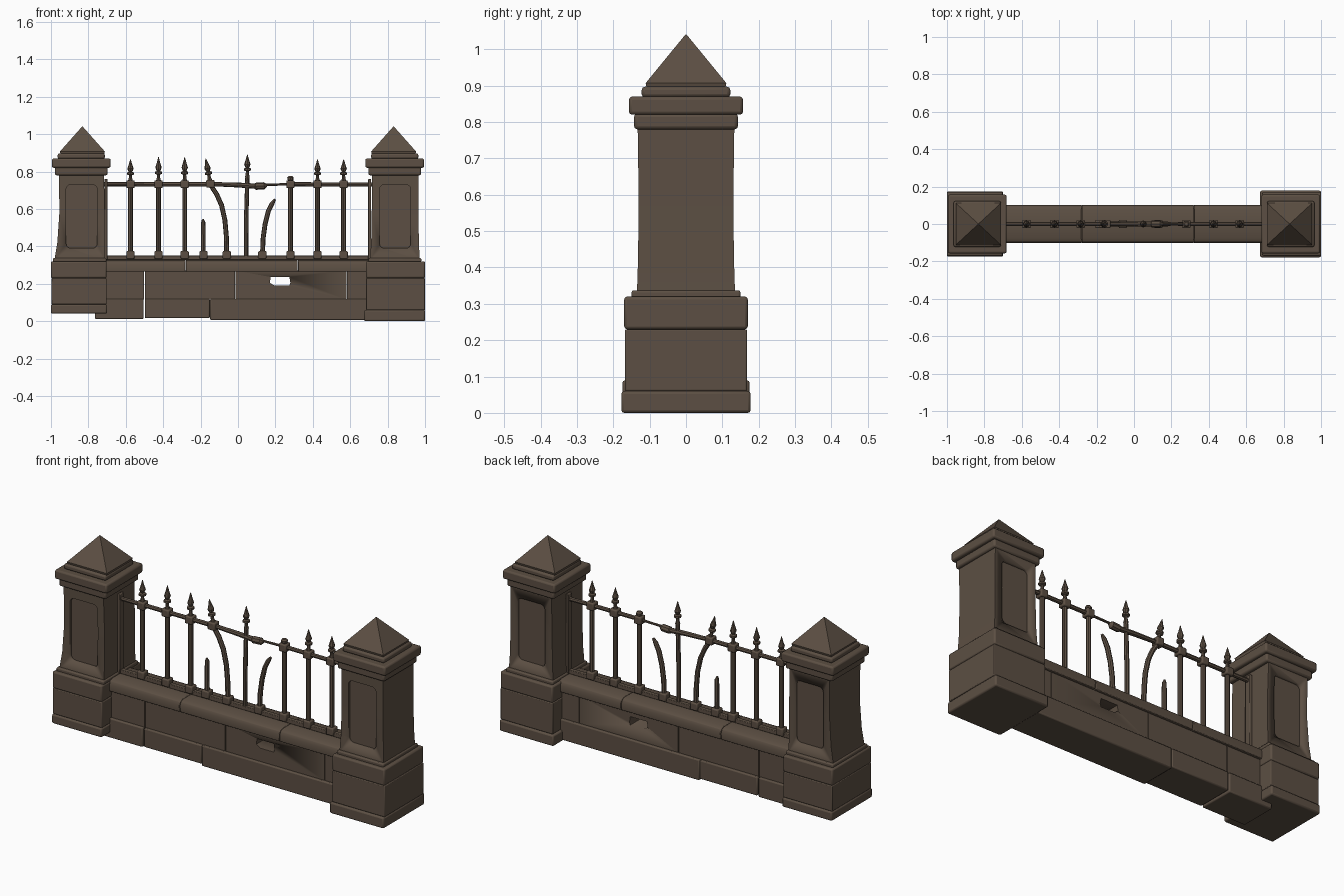
import bpy, bmesh, math
from mathutils import Vector, Matrix

if "Cube" in bpy.data.objects:
    bpy.data.objects.remove(bpy.data.objects["Cube"])

mat = bpy.data.materials.new("weathered brown")
mat.diffuse_color = (0.107, 0.078, 0.056, 1)
mat.use_nodes = True
mat.node_tree.nodes["Principled BSDF"].inputs["Base Color"].default_value = mat.diffuse_color


def finish(name, bm, bevel=0.0, seg=2):
    bmesh.ops.recalc_face_normals(bm, faces=bm.faces)
    me = bpy.data.meshes.new(name)
    bm.to_mesh(me)
    bm.free()
    me.materials.append(mat)
    ob = bpy.data.objects.new(name, me)
    bpy.context.collection.objects.link(ob)
    if bevel:
        m = ob.modifiers.new("soft_edges", 'BEVEL')
        m.width, m.segments, m.limit_method = bevel, seg, 'ANGLE'
    bpy.ops.object.select_all(action='DESELECT')
    ob.select_set(True)
    bpy.context.view_layer.objects.active = ob
    bpy.ops.object.shade_smooth_by_angle(angle=math.radians(35))
    return ob


def loft(name, rings, bevel=0.0):
    """Stack of rectangles (z, x0, x1, half depth) joined into a solid."""
    bm = bmesh.new()
    loops = [[bm.verts.new(p) for p in ((a, -d, z), (b, -d, z), (b, d, z), (a, d, z))]
             for z, a, b, d in rings]
    for lo, hi in zip(loops, loops[1:]):
        for i in range(4):
            j = (i + 1) % 4
            bm.faces.new((lo[i], lo[j], hi[j], hi[i]))
    bm.faces.new(loops[0])
    bm.faces.new(loops[-1])
    return finish(name, bm, bevel)


def box(name, x0, x1, d, z0, z1, bevel=0.006):
    return loft(name, [(z0, x0, x1, d), (z1, x0, x1, d)], bevel)


def tube(name, pts, sides=8):
    """Round bar along (x, z, radius) points in the plane of the fence."""
    bm = bmesh.new()
    loops = []
    for k, (x, z, r) in enumerate(pts):
        p, q = pts[max(k - 1, 0)], pts[min(k + 1, len(pts) - 1)]
        t = Vector((q[0] - p[0], 0, q[1] - p[1])).normalized()
        side = Vector((t.z, 0, -t.x))
        loops.append([bm.verts.new(Vector((x, 0, z)) + r * (side * math.cos(a) + Vector((0, 1, 0)) * math.sin(a)))
                      for a in (2 * math.pi * i / sides for i in range(sides))])
    for lo, hi in zip(loops, loops[1:]):
        for i in range(sides):
            j = (i + 1) % sides
            bm.faces.new((lo[i], lo[j], hi[j], hi[i]))
    bm.faces.new(loops[0])
    bm.faces.new(loops[-1])
    return finish(name, bm)


def cut(ob, cutter):
    cutter.hide_render = True
    cutter.hide_set(True)
    m = ob.modifiers.new("cut", 'BOOLEAN')
    m.object, m.solver = cutter, 'EXACT'
    bpy.context.view_layer.objects.active = ob
    with bpy.context.temp_override(object=ob, active_object=ob):
        bpy.ops.object.modifier_apply(modifier=m.name)
    bpy.data.objects.remove(cutter)


def panel_cutter(cx, y, hw, z0, z1, depth, r=0.025):
    """Rounded rectangle slab for a recessed panel."""
    bm = bmesh.new()
    ring = []
    for sx, sz, a0 in ((1, 1, 0), (-1, 1, 90), (-1, -1, 180), (1, -1, 270)):
        for k in range(5):
            a = math.radians(a0 + 22.5 * k)
            ring.append((cx + sx * (hw - r) + r * math.cos(a),
                         (z0 + z1) / 2 + sz * ((z1 - z0) / 2 - r) + r * math.sin(a)))
    f = bm.faces.new([bm.verts.new((x, y - depth, z)) for x, z in ring])
    ext = bmesh.ops.extrude_face_region(bm, geom=[f])
    bmesh.ops.translate(bm, vec=(0, 2 * depth, 0),
                        verts=[v for v in ext['geom'] if isinstance(v, bmesh.types.BMVert)])
    return finish("panel_cutter", bm)


# Pillars
def pillar(side, plinth, base, shaft, cx, z0, z1):
    box(side + "_plinth", *plinth, z0, z1, 0.008)
    box(side + "_base_lower", *base, z1, 0.23, 0.004)
    box(side + "_base_upper", base[0] - (side == "left") * .002, base[1], base[2] + .002, 0.23, 0.32, 0.008)
    b = shaft[0]
    box(side + "_shaft_foot", b[1] - .008, b[2] + .008, 0.15, 0.315, 0.337)
    s = loft(side + "_shaft", shaft)
    for y in (-0.131, 0.131):
        cut(s, panel_cutter(cx, y, 0.083, 0.39, 0.73, 0.012))
    sg = -1 if side == "left" else 1
    c = 0.838 * sg
    for nm, h, d, a, z in (("neck", .141, .143, .78, .823), ("cornice", .157, .157, .82, .87),
                           ("cap_step", .126, .122, .868, .897)):
        box(side + "_" + nm, c - h, c + h, d, a, z, 0.009)
    p = 0.832 * sg
    loft(side + "_pyramid", [(.893, p - .117, p + .117, .108), (.907, p - .12, p + .12, .111),
                             (1.04, p - .002, p + .002, .002)])


pillar("left", (-1.0, -0.70, 0.175), (-0.998, -0.702, 0.168),
       [(.325, -.982, -.712, .135), (.42, -.966, -.712, .132), (.58, -.955, -.712, .13), (.79, -.957, -.717, .133)],
       -0.836, 0.04, 0.09)
pillar("right", (0.675, 1.0, 0.178), (0.685, 1.0, 0.168),
       [(.325, .705, .972, .135), (.42, .712, .967, .132), (.58, .715, .965, .13), (.79, .717, .965, .133)],
       0.84, 0.0, 0.06)

# Wall courses
for i, (a, b, z) in enumerate(((-.765, -.505, .012), (-.498, -.151, .016), (-.149, .70, .006))):
    box(f"bottom_course_{i}", a, b, 0.1, z, 0.118, 0.006)
for i, (a, b) in enumerate(((-.74, -.502), (-.498, -.017), (-.013, .58), (.583, .72))):
    ob = box(f"middle_course_{i}", a, b, 0.086, 0.115, 0.27, 0.0)
    if i == 2:  # broken slot through the wall
        cut(ob, loft("slot_cutter", [(.19, .195, .275, .2), (.205, .17, .28, .2), (.236, .175, .275, .2)]))
for i, (a, b) in enumerate(((-.72, -.281), (-.279, .319), (.321, .72))):
    loft(f"coping_{i}", [(.265, a, b, .1), (.302, a, b, .102), (.318, a, b, .094), (.327, a, b, .075)], 0.003)

# Rails and their end plates
box("bottom_rail", -.72, .72, .012, .328, .35, .003)
tube("top_rail_left", [(-.72, .732, .011), (-.14, .732, .012)])
tube("top_rail_bent", [(-.15, .733, .011), (0, .728, .013), (.09, .722, .014), (.095, .721, .019), (.14, .724, .019), (.155, .726, .006)])
tube("top_rail_thin", [(.14, .729, .006), (.28, .732, .007)])
tube("top_rail_right", [(.26, .732, .011), (.72, .731, .011)])
for x in (-.706, .704):
    box("rail_end_plate", x - .008, x + .008, .018, .33, .76, .003)


# Bars, collars and spear tips
def collar(x, z, h=.022):
    box("collar", x - h, x + h, h, z - .021, z + .021, .006)


def spear(x, z, lean=0.0, s=1.0):
    prof = ((0, .013), (.015, .009), (.03, .008), (.034, .019), (.044, .019), (.048, .009),
            (.055, .013), (.065, .017), (.085, .010), (.115, .0015))
    tube("spear_tip", [(x + lean * h, z + h * s, r) for h, r in prof])


for x in (-.575, -.425, -.285, .28, .425, .565):
    tube("bar", [(x, .33, .013), (x, .75, .013)])
    collar(x, .354)
    collar(x, .732)
    if x == .28:
        tube("snapped_stub", [(x, .75, .009), (x, .756, .016), (x, .768, .017), (x, .776, .010)])
    else:
        spear(x, .75, 0, 1 if x > 0 or x < -.5 else 1.1)

for x in (-.185, -.06, .13):
    collar(x, .354)
tube("broken_bar", [(-.185, .33, .013), (-.186, .50, .012), (-.186, .53, .011), (-.188, .545, .005)])
tube("bent_bar_left", [(-.06, .33, .013), (-.062, .45, .013), (-.07, .54, .013), (-.088, .62, .013),
                       (-.115, .68, .013), (-.148, .73, .012)])
collar(-.148, .735)
spear(-.15, .75, -.2, 1.05)
tube("bent_bar_right", [(.13, .33, .013), (.134, .44, .013), (.145, .52, .013), (.163, .59, .013),
                        (.183, .63, .012), (.198, .652, .006)])
tube("loose_bar", [(.043, .33, .012), (.044, .55, .012), (.05, .775, .011)])
spear(.05, .77, 0, 1.05)
